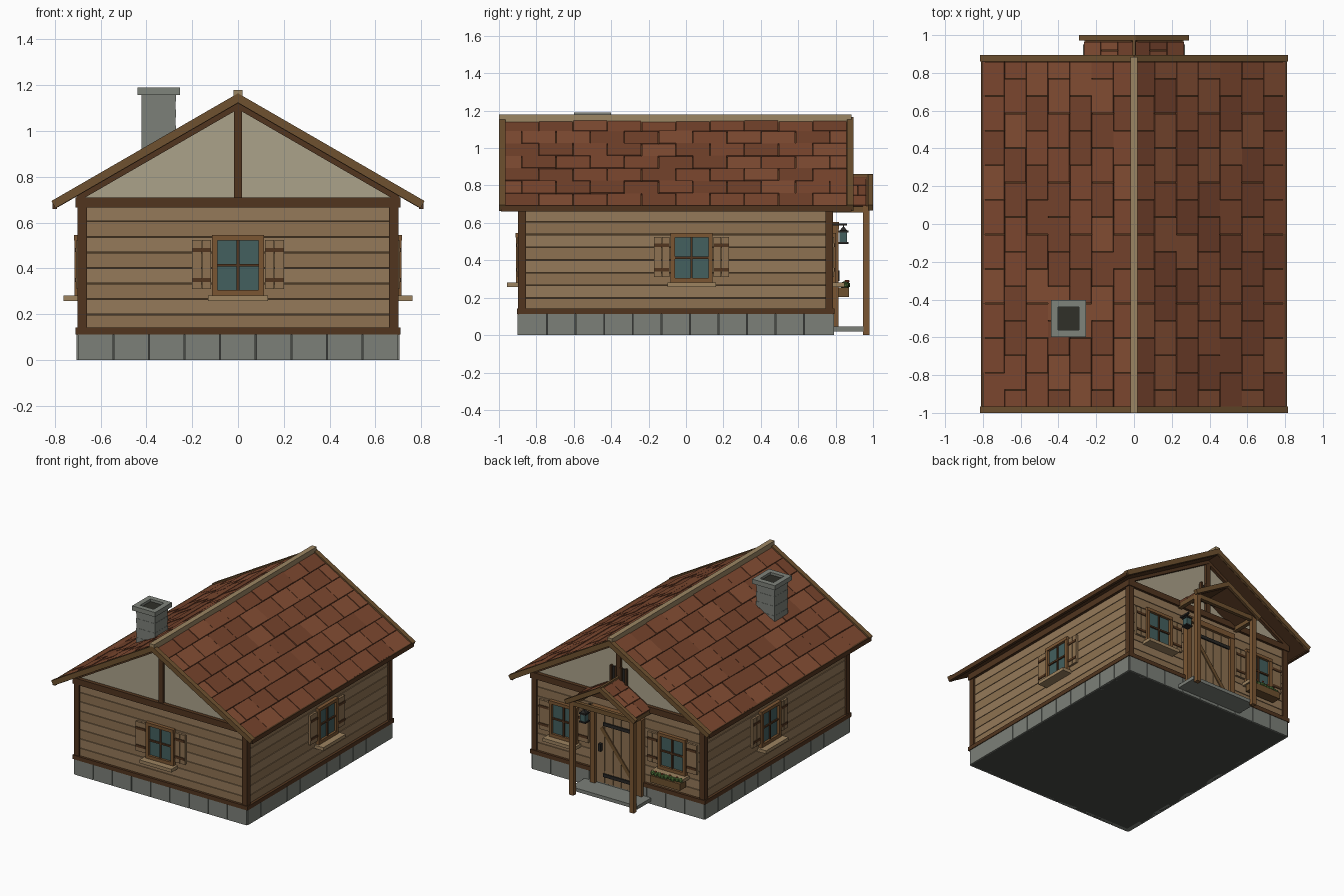
import bpy, bmesh, random
from math import radians, cos
from mathutils import Matrix, Vector

if "Cube" in bpy.data.objects:
    bpy.data.objects.remove(bpy.data.objects["Cube"])

random.seed(4)
T, R = Matrix.Translation, Matrix.Rotation
I = Matrix.Identity(4)
parts = {}
CY = -0.055            # centre of the house along y
HX, HY = 0.69, 0.83    # half size of the walls
PITCH = radians(30)

TRIM, DARK, WOOD, WOOD2 = '6e5233', '523824', '94795a', '8c7152'
FRAME, STONE, IRON, GLASS = '7a5736', '7b7f78', '2b2a28', '45605f'
TILES = ['7d4a33', '754530', '834f37']


def part(name, color):
    """Mesh collecting every piece of a named part."""
    if name not in parts:
        parts[name] = (bmesh.new(), color)
    return parts[name][0]


def box(name, color, x, y, z, M=I):
    bm = part(name, color)
    c = Vector([(a + b) / 2 for a, b in (x, y, z)])
    s = [abs(b - a) for a, b in (x, y, z)]
    bmesh.ops.create_cube(bm, size=1, matrix=M @ T(c) @ Matrix.Diagonal((*s, 1)))


def prism(name, color, pts, y0, y1):
    """Extrude an (x, z) outline along y."""
    bm = part(name, color)
    f = bm.faces.new([bm.verts.new((x, y0, z)) for x, z in pts])
    g = bmesh.ops.extrude_face_region(bm, geom=[f])
    bmesh.ops.translate(bm, vec=(0, y1 - y0, 0),
                        verts=[v for v in g['geom'] if isinstance(v, bmesh.types.BMVert)])


def slope(name, color, apex, a, b, y, z, side):
    """Box lying on a roof pitch, from a to b down the slope."""
    box(name, color, (side * a, side * b), y, z, T((0, 0, apex)) @ R(side * PITCH, 4, 'Y'))


def roof(name, apex, half, y0, y1, rows, cols):
    """Slabs, shingles in running bond, and edge trim."""
    L = half / cos(PITCH)
    for s in (-1, 1):
        slope(name + '_deck', DARK, apex, 0, L - .01, (y0 + .01, y1 - .01), (-.038, -.02), s)
        step, w = (L - .008) / rows, (y1 - y0 - .06) / cols
        for r in range(rows):
            for c in range(cols + r % 2):
                a = y0 + .03 + w * (c - .5 * (r % 2))
                lo, hi = max(a, y0 + .03), min(a + w, y1 - .03)
                k = random.randrange(3)
                slope(f'{name}_shingles_{k}', TILES[k], apex, r * step, (r + 1) * step - .004,
                      (lo + .002, hi - .002), (-.022, -.012 + random.uniform(0, .006)), s)


# Foundation with stone facing
box('foundation', '4a4c48', (-.695, .695), (CY - .835, CY + .835), (0, .115))
for s in (-1, 1):
    for i in range(9):
        x = -.70 + i * 1.4 / 9
        yf = CY + s * .845
        box('foundation_stones', STONE, (x + .002, x + .153), (yf, yf - s * .03), (0, .112))
    for i in range(11):
        y = CY - .84 + i * 1.68 / 11
        box('foundation_stones', STONE, (s * .705, s * .67), (y + .002, y + .15), (0, .112))

# Timber walls: core, planks, corner posts, sill and top plate
box('wall_core', '4f3d2a', (-.68, .68), (CY - .82, CY + .82), (.11, .69))
for i in range(8):
    z = (.132 + .068 * i, .132 + .068 * i + .064)
    c = ('wall_planks', WOOD) if i % 2 else ('wall_planks_alt', WOOD2)
    box(*c, (-.67, .67), (CY - HY, CY + HY), z)
    box(*c, (-HX, HX), (CY - .81, CY + .81), z)
for sx in (-1, 1):
    for sy in (-1, 1):
        box('corner_posts', DARK, (sx * .66, sx * .702), (CY + sy * .80, CY + sy * .842), (.11, .69))
box('sill_beam', DARK, (-.71, .71), (CY - .848, CY + .848), (.112, .142))
box('top_plate', DARK, (-.71, .71), (CY - .848, CY + .848), (.665, .71))

# Gables: plaster triangle, king post and rafters
for s in (-1, 1):
    y0, y1 = CY + s * .79, CY + s * .82
    prism('gable_plaster', 'aaa189', [(-.71, .70), (.71, .70), (0, 1.11)], y0, y1)
    box('king_posts', DARK, (-.017, .017), (y1 - s * .01, y1 + s * .02), (.70, 1.10))
    for d in (-1, 1):
        slope('gable_rafters', DARK, 1.13, 0, .82, (y1 - s * .01, y1 + s * .022), (-.03, 0), d)

# Main roof
roof('roof', 1.165, .815, -1.0, .89, 7, 10)
L = .815 / cos(PITCH)
for s in (-1, 1):
    for y in ((-1.0, -.965), (.86, .895)):
        slope('bargeboards', TRIM, 1.165, 0, L, y, (-.036, 0), s)
    box('eave_fascia', DARK, (s * .79, s * .81), (-.99, .885), (.66, .693))
box('ridge_cap', '9a8563', (-.019, .019), (-1.0, .885), (1.14, 1.18))

# Chimney in stone courses, with a ring cap and dark flue
cx, cy = -.347, -.5
for i in range(9):
    r = .074 if i % 2 else .0755
    z = .85 + i * .035
    box('chimney', STONE, (cx - r, cx + r), (cy - r, cy + r), (z, z + .035))
box('chimney_flue', '33332d', (cx - .06, cx + .06), (cy - .06, cy + .06), (1.16, 1.172))
for s in (-1, 1):
    box('chimney_cap', '7e827a', (cx + s * .055, cx + s * .093), (cy - .098, cy + .098), (1.157, 1.19))
    box('chimney_cap', '7e827a', (cx - .055, cx + .055), (cy + s * .06, cy + s * .098), (1.157, 1.19))


def window(x, y, angle):
    M = T((x, y, 0)) @ R(radians(angle), 4, 'Z')
    b = lambda n, c, *a: box(n, c, *a, M)
    b('window_glass', GLASS, (-.095, .095), (-.008, .01), (.295, .53))
    for s in (-1, 1):
        b('window_frames', FRAME, (s * .09, s * .113), (-.025, .01), (.28, .525))
        # Shutter: two boards and two straps
        for u in (.118, .16):
            b('shutters', WOOD2, (s * u, s * (u + .04)), (-.016, .005), (.31, .525))
        for z in (.35, .48):
            b('shutter_straps', DARK, (s * .12, s * .198), (-.021, -.01), (z - .009, z + .009))
    b('window_frames', FRAME, (-.113, .113), (-.027, .01), (.522, .545))
    b('window_frames', FRAME, (-.09, .09), (-.025, .01), (.28, .305))
    b('window_bars', DARK, (-.006, .006), (-.018, 0), (.3, .525))
    b('window_bars', DARK, (-.09, .09), (-.018, 0), (.408, .42))
    b('window_sills', '9c8260', (-.13, .13), (-.072, .01), (.257, .281))


YB = CY + HY
window(0, CY - HY, 0)
window(HX, .03, 90)
window(-HX, .03, -90)
for s in (-1, 1):
    window(s * .44, YB, 180)

# Flower box under one back window
box('flower_box', TRIM, (-.56, -.32), (.80, .872), (.205, .255))
for i in range(9):
    m = T((-.55 + i * .0275, .85 + random.uniform(-.01, .01), .268)) @ Matrix.Diagonal((1, 1, .9, 1))
    bmesh.ops.create_icosphere(part('flower_leaves', '4c6b38'), subdivisions=1, radius=.021, matrix=m)
    if i % 2:
        bmesh.ops.create_icosphere(part('flowers', 'a8503c'), subdivisions=1, radius=.008,
                                   matrix=m @ T((0, .008, .022)))

# Back door: boards, frame, ledges, brace, hinges and handle
for i in range(5):
    x = -.17 + i * .068
    box('door_boards', WOOD2, (x + .002, x + .066), (YB, .797), (.055, .565))
for s in (-1, 1):
    box('door_frame', FRAME, (s * .17, s * .21), (YB - .01, .815), (.045, .6))
box('door_frame', FRAME, (-.21, .21), (YB - .01, .818), (.565, .605))
for z in (.115, .49):
    box('door_hinges', IRON, (-.17, .11), (.79, .806), (z - .012, z + .012))
box('door_brace', TRIM, (-.205, .205), (-.005, .005), (-.014, .014),
    T((0, .799, .30)) @ R(radians(-52), 4, 'Y'))
box('door_handle', IRON, (.12, .138), (.79, .82), (.29, .345))

# Gable vent above the porch
box('gable_vent', IRON, (-.065, .065), (.765, .775), (.79, .92))
for i in range(4):
    x = -.06 + i * .04
    box('gable_vent_bars', DARK, (x - .006, x + .006), (.77, .79), (.78, .93))

# Porch: slab, posts, beams and small gabled roof
box('porch_slab', STONE, (-.27, .27), (.77, .95), (.02, .045))
for s in (-1, 1):
    box('porch_posts', FRAME, (s * .228, s * .262), (.946, .98), (0, .69))
    box('porch_side_beams', TRIM, (s * .23, s * .26), (.77, .975), (.655, .685))
    slope('porch_bargeboards', TRIM, .862, 0, .29 / cos(PITCH), (.972, 1.0), (-.032, 0), s)
box('porch_tie_beam', TRIM, (-.26, .26), (.95, .976), (.655, .688))
roof('porch_roof', .862, .28, .75, .995, 3, 2)
box('porch_ridge', TRIM, (-.008, .008), (.78, 1.0), (.845, .862))

# Hanging lantern beside the door
lx, ly = .235, .842
box('lantern_bracket', IRON, (lx - .006, lx + .006), (.77, .86), (.585, .597))
box('lantern_hook', IRON, (lx - .003, lx + .003), (ly - .003, ly + .003), (.56, .59))
box('lantern_glass', GLASS, (lx - .02, lx + .02), (ly - .02, ly + .02), (.495, .55))
for z in (.488, .548):
    box('lantern_caps', IRON, (lx - .026, lx + .026), (ly - .026, ly + .026), (z, z + .01))
bmesh.ops.create_cone(part('lantern_caps', IRON), cap_ends=True, segments=4, radius1=.032, radius2=.006,
                      depth=.02, matrix=T((lx, ly, .567)) @ R(radians(45), 4, 'Z'))

# Turn every part into an object with its colour
mats = {}
for name, (bm, col) in parts.items():
    bmesh.ops.recalc_face_normals(bm, faces=bm.faces)
    me = bpy.data.meshes.new(name)
    bm.to_mesh(me)
    bm.free()
    if col not in mats:
        mats[col] = bpy.data.materials.new('color_' + col)
        mats[col].diffuse_color = [(int(col[i:i + 2], 16) / 255) ** 2.2 for i in (0, 2, 4)] + [1]
    me.materials.append(mats[col])
    bpy.context.collection.objects.link(bpy.data.objects.new(name, me))

for m in bpy.data.materials:
    if m.users and not m.is_grease_pencil:
        m.use_nodes = True
        m.node_tree.nodes["Principled BSDF"].inputs["Base Color"].default_value = m.diffuse_color
